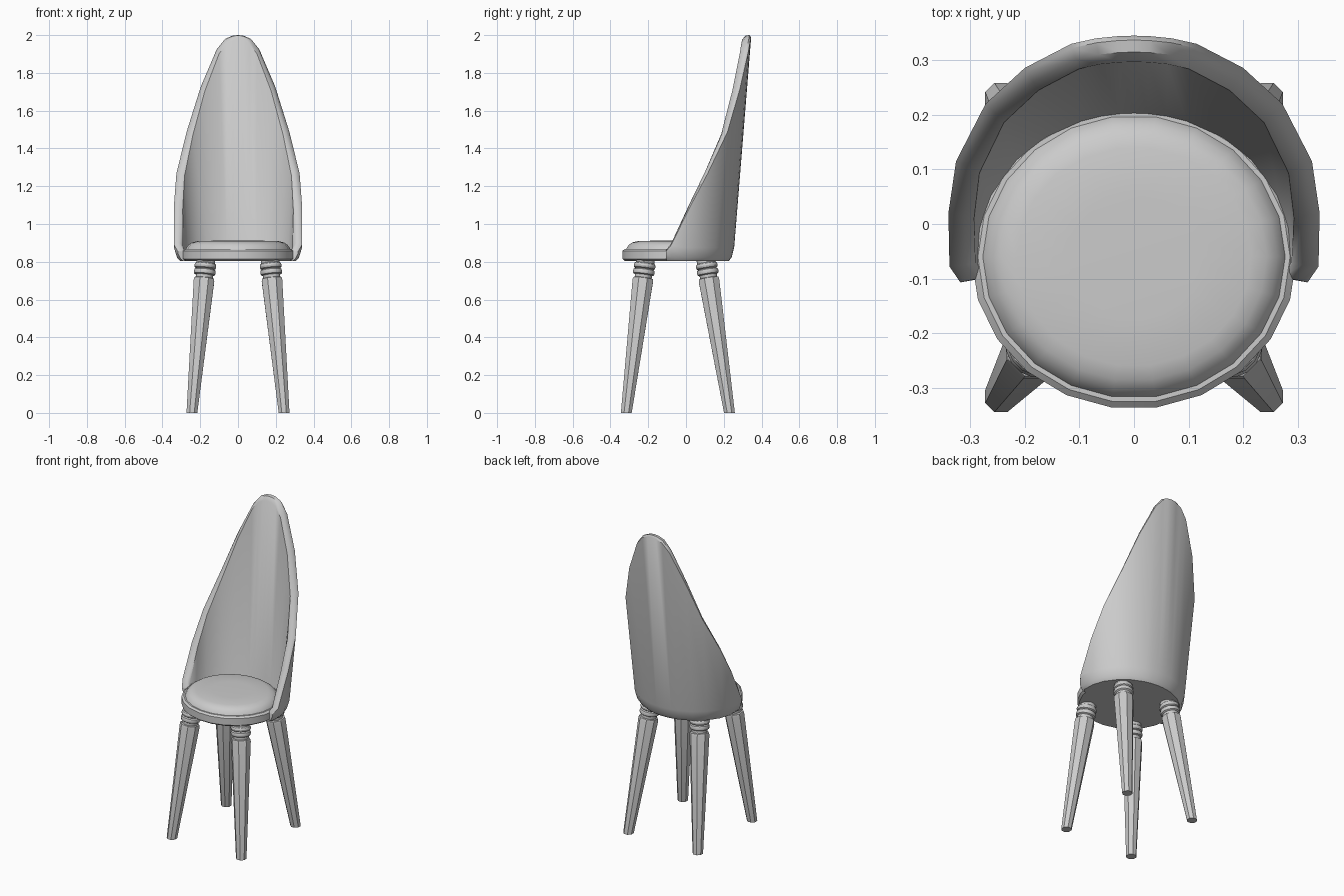
import bpy, bmesh, math
from mathutils import Vector

if "Cube" in bpy.data.objects:
    bpy.data.objects.remove(bpy.data.objects["Cube"])


def finish(name, bm, angle):
    bmesh.ops.remove_doubles(bm, verts=bm.verts, dist=1e-5)
    bmesh.ops.recalc_face_normals(bm, faces=bm.faces)
    me = bpy.data.meshes.new(name)
    bm.to_mesh(me)
    bm.free()
    ob = bpy.data.objects.new(name, me)
    bpy.context.collection.objects.link(ob)
    bpy.ops.object.select_all(action='DESELECT')
    ob.select_set(True)
    bpy.context.view_layer.objects.active = ob
    bpy.ops.object.shade_smooth_by_angle(angle=math.radians(angle))
    return ob


def skin(bm, rings):
    """Bridge closed rings of points and cap both ends."""
    vs = [[bm.verts.new(p) for p in r] for r in rings]
    n = len(vs[0])
    for a, b in zip(vs, vs[1:]):
        for i in range(n):
            j = (i + 1) % n
            bm.faces.new((a[i], a[j], b[j], b[i]))
    bm.faces.new(vs[0][::-1])
    bm.faces.new(vs[-1])


# Seat: round base with a domed cushion, slightly squashed front to back
def seat_ring(r, z, n=22):
    return [Vector((r * math.sin(2 * math.pi * (i + .5) / n),
                    -.06 - .935 * r * math.cos(2 * math.pi * (i + .5) / n), z)) for i in range(n)]


seat_profile = [(.285, .805), (.298, .815), (.298, .858), (.286, .868), (.277, .868),
                (.274, .874), (.262, .89), (.243, .902), (.215, .909), (.12, .912)]
bm = bmesh.new()
skin(bm, [seat_ring(r, z) for r, z in seat_profile])
finish("seat", bm, 35)

# Backrest: each rim point carries a cross-section down to the seat
rim = [(0, .345, 2.0), (.03, .344, 1.997), (.07, .34, 1.98), (.115, .33, 1.925),
       (.2, .286, 1.73), (.272, .22, 1.50), (.326, .115, 1.28), (.34, .02, 1.10),
       (.338, -.078, .90), (.318, -.107, .86)]
CY, RX, RY = -.05, .34, .305


def section(x, y, z):
    d = Vector((x / RX, (y - .08 * (z - .87) - CY) / RY)).normalized()
    base = Vector((d.x * RX, d.y * RY, 0))
    if z < .95:
        base = Vector((x, y - CY, 0))
    nrm = Vector((d.x / RX, d.y / RY, 0)).normalized()
    c = Vector((0, CY, 0))
    k = min(1, (z - .805) / .1)
    up = Vector((0, 0, 1))
    p = Vector((x, y, z))
    out = [c + base * s + up * (.805 + k * h)
           for s, h in ((.91, 0), (.955, .018), (1.0, .07))]
    top = [p - up * .012 * k, p - nrm * .008, p - nrm * .03 - up * .002,
           p - nrm * .048 - up * .025 * k]
    inn = [c + base - nrm * .05 + up * (.805 + k * .07), c + base - nrm * .07 + up * .805]
    return out + top + inn


half = [section(*p) for p in rim]
other = [[Vector((-q.x, q.y, q.z)) for q in s] for s in half[:0:-1]]
bm = bmesh.new()
skin(bm, other + half)
finish("backrest", bm, 40)


# Legs: splayed octagonal taper below turned rings
def build_leg(name, side, foot, top):
    foot = Vector((side * foot[0], foot[1], 0))
    top = Vector((side * top[0], top[1], .81))
    axis = top - foot
    rot = Vector((0, 0, 1)).rotation_difference(axis)

    def ring(r, z, n):
        q = [Vector((r * math.cos(2 * math.pi * (i + .5) / n),
                     r * math.sin(2 * math.pi * (i + .5) / n), 0)) for i in range(n)]
        return [foot + axis * (z / .81) + (rot @ v if z > 0 else v) for v in q]

    bm = bmesh.new()
    skin(bm, [ring(r, z, 8) for r, z in ((.031, 0), (.059, .70), (.056, .712), (.045, .716))])
    turned = [(.045, .705), (.047, .73), (.056, .735), (.059, .746), (.056, .757),
              (.048, .762), (.056, .767), (.059, .777), (.056, .788), (.05, .793), (.05, .81)]
    skin(bm, [ring(r, z, 16) for r, z in turned])
    finish(name, bm, 30)


for side, label in ((-1, "left"), (1, "right")):
    build_leg("front_leg_" + label, side, (.244, -.316), (.17, -.215))
    build_leg("rear_leg_" + label, side, (.244, .23), (.17, .105))
